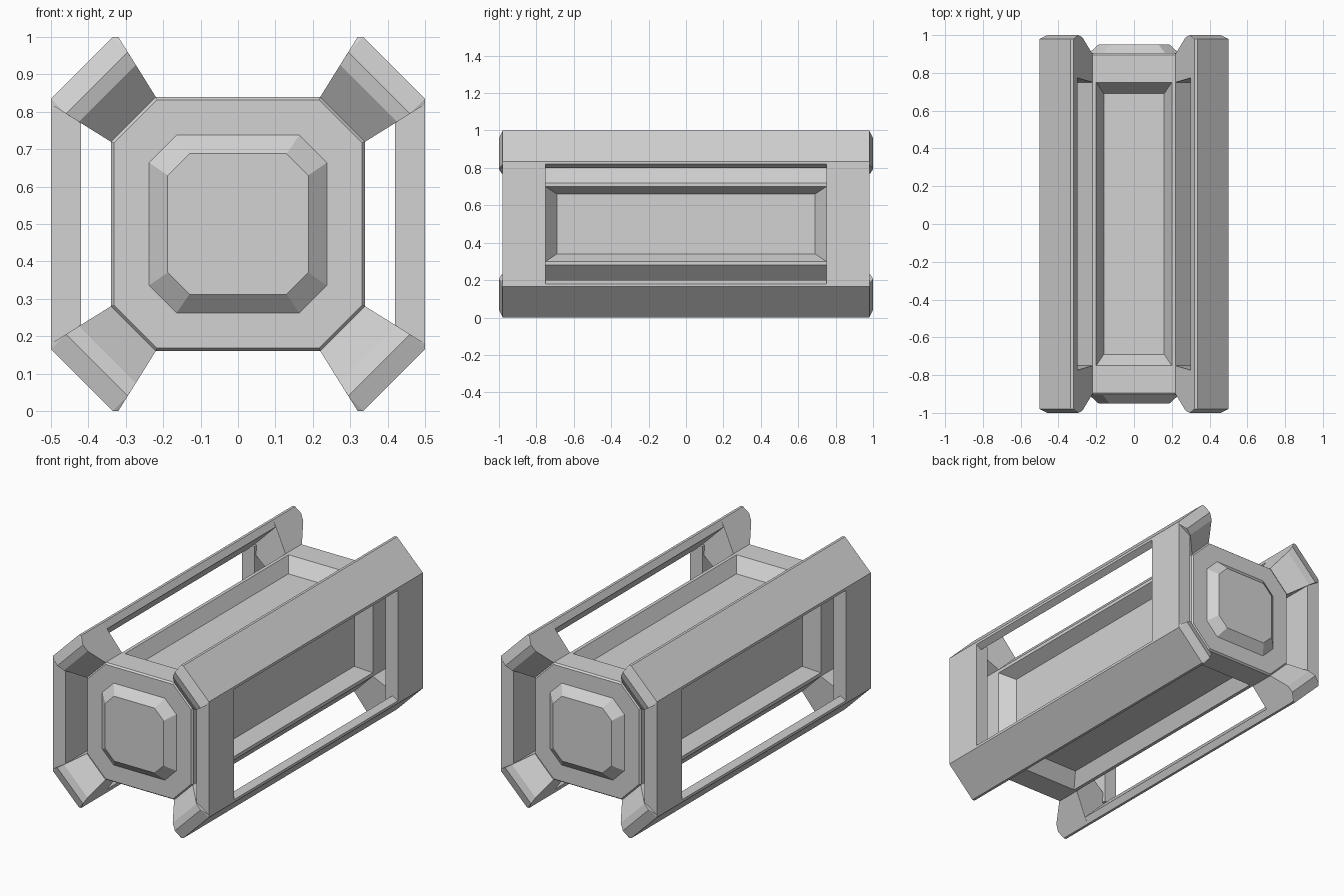
import bpy, bmesh
from mathutils import Vector

cube = bpy.data.objects.get("Cube")
if cube:
    bpy.data.objects.remove(cube, do_unlink=True)

MID = 0.5  # height of the long axis

grey = bpy.data.materials.new("light_grey")
grey.use_nodes = True
grey.diffuse_color = (0.65, 0.65, 0.65, 1)
grey.node_tree.nodes["Principled BSDF"].inputs["Base Color"].default_value = (0.65, 0.65, 0.65, 1)


def finish(name, bm):
    bmesh.ops.recalc_face_normals(bm, faces=bm.faces)
    mesh = bpy.data.meshes.new(name)
    bm.to_mesh(mesh)
    bm.free()
    mesh.materials.append(grey)
    obj = bpy.data.objects.new(name, mesh)
    obj.location.z = MID
    bpy.context.collection.objects.link(obj)


def hull(name, points):
    """Convex solid around the points, with flat faces merged."""
    bm = bmesh.new()
    for p in points:
        bm.verts.new(p)
    bmesh.ops.convex_hull(bm, input=bm.verts)
    bmesh.ops.dissolve_limit(bm, angle_limit=0.01, verts=bm.verts, edges=bm.edges)
    finish(name, bm)


def octagon(half, cut, y):
    """Square ring of the given half width with its corners cut."""
    ring = [(cut, half), (half, cut), (half, -cut), (cut, -half)]
    ring += [(-x, -z) for x, z in ring]
    return [Vector((x, y, z)) for x, z in ring]


def loft(rings):
    bm = bmesh.new()
    loops = [[bm.verts.new(p) for p in r] for r in rings]
    n = len(loops[0])
    for a, b in zip(loops, loops[1:]):
        for i in range(n):
            j = (i + 1) % n
            bm.faces.new((a[i], a[j], b[j], b[i]))
    bm.faces.new(loops[0])
    bm.faces.new(loops[-1])
    bmesh.ops.recalc_face_normals(bm, faces=bm.faces)
    return bm


def sink_tray(bm, face):
    """Cut a sloping tray into one long side of the body."""
    axis = face.normal.copy()
    across = Vector((axis.z, 0, axis.x))
    tray = bmesh.ops.extrude_discrete_faces(bm, faces=[face])["faces"][0]
    rim = [v.co.copy() for v in tray.verts]
    bm.faces.remove(tray)
    rings = [[bm.verts.new(p) for p in rim]]
    for width, length, depth in ((0.20, 0.75, 0.34), (0.16, 0.69, 0.263)):
        ring = []
        for p in rim:
            s = 1 if p.dot(across) > 0 else -1
            t = 1 if p.y > 0 else -1
            ring.append(bm.verts.new(axis * depth + across * (s * width) + Vector((0, t * length, 0))))
        rings.append(ring)
    for a, b in zip(rings, rings[1:]):
        for i in range(4):
            j = (i + 1) % 4
            bm.faces.new((a[i], a[j], b[j], b[i]))
    bm.faces.new(rings[-1])


# Central body with bevelled ends and a tray in each of its four long sides
body = loft([octagon(0.332, 0.217, -0.905), octagon(0.34, 0.22, -0.895),
             octagon(0.34, 0.22, 0.895), octagon(0.332, 0.217, 0.905)])
sides = [f for f in body.faces if max(abs(f.normal.x), abs(f.normal.z)) > 0.99]
for f in sides:
    sink_tray(body, f)
bmesh.ops.remove_doubles(body, verts=body.verts, dist=0.0001)
loose = [v for v in body.verts if not v.link_faces]
bmesh.ops.delete(body, geom=loose, context='VERTS')
finish("central_body", body)

for end, s in (("front", -1), ("back", 1)):
    # Raised end panels
    finish(end + "_end_panel", loft([octagon(0.243, 0.168, s * 0.9), octagon(0.188, 0.13, s * 0.95)]))

    # Upright posts joining the rails on each side
    for side, m in (("left", 1), ("right", -1)):
        hull(f"{end}_{side}_post", [(m * x, s * y, z) for x in (0.42, 0.5)
                                    for y in (0.75, 0.98) for z in (-0.33, 0.33)])


def both(x, z):
    """A point and its reflection across the diagonal."""
    return [(x, z), (z, x)]


# Corner rails: a thin plate along the length, with a solid foot at each end
outer = both(0.32, 0.5) + both(0.335, 0.5)
plate = outer + both(0.30, 0.465)
ridge = both(0.295, 0.46)
ridge_edge = both(0.273, 0.425)
root = both(0.22, 0.34)
foot = [(x, z, y) for group, y in ((outer, 0.78), (root, 0.75), (outer, 0.98), (ridge, 1.0),
                                   (ridge_edge, 0.988), (root, 0.9))
        for x, z in group]
for side, m in (("left", 1), ("right", -1)):
    for level, u in (("upper", 1), ("lower", -1)):
        hull(f"{level}_{side}_rail", [(m * x, y, u * z) for x, z in plate for y in (-0.79, 0.79)])
        for end, s in (("front", -1), ("back", 1)):
            hull(f"{end}_{level}_{side}_foot", [(m * x, s * y, u * z) for x, z, y in foot])
